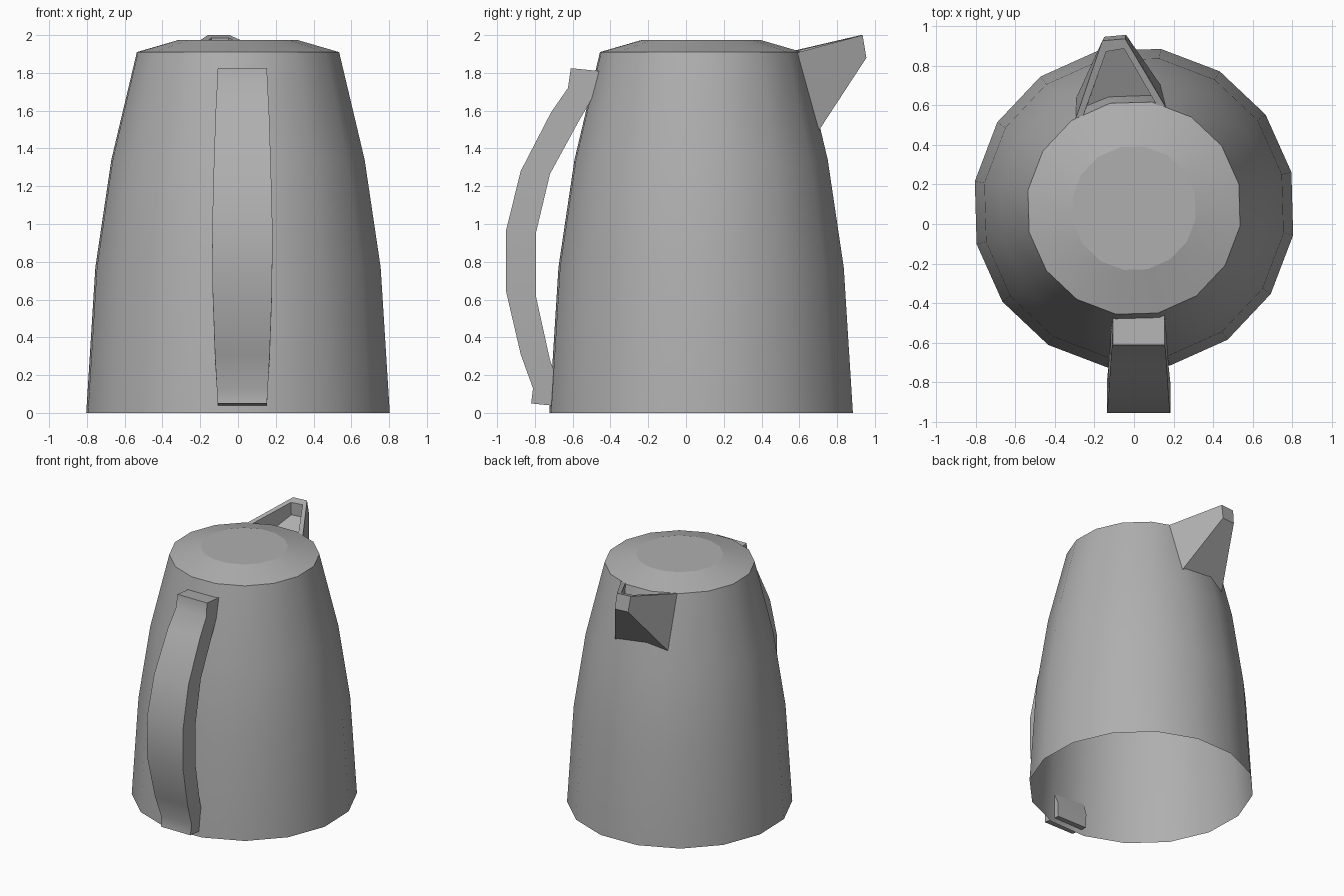
import bpy, math

if "Cube" in bpy.data.objects:
    bpy.data.objects.remove(bpy.data.objects["Cube"])

CY = 0.08      # body axis offset in y
SIDES = 16
PHASE = math.radians(12.9)

# Mid grey used for every part
grey = bpy.data.materials.new("mid_grey")
grey.diffuse_color = (0.43, 0.43, 0.43, 1)
grey.use_nodes = True
grey.node_tree.nodes["Principled BSDF"].inputs["Base Color"].default_value = grey.diffuse_color


def make(name, verts, faces, angle=30):
    me = bpy.data.meshes.new(name)
    me.from_pydata(verts, [], faces)
    me.update()
    me.materials.append(grey)
    ob = bpy.data.objects.new(name, me)
    bpy.context.collection.objects.link(ob)
    bpy.ops.object.select_all(action='DESELECT')
    ob.select_set(True)
    bpy.context.view_layer.objects.active = ob
    bpy.ops.object.mode_set(mode='EDIT')
    bpy.ops.mesh.select_all(action='SELECT')
    bpy.ops.mesh.normals_make_consistent(inside=False)
    bpy.ops.object.mode_set(mode='OBJECT')
    bpy.ops.object.shade_smooth_by_angle(angle=math.radians(angle))
    return ob


def lathe(name, profile, cap=False):
    verts = [(r * math.cos(PHASE + math.tau * i / SIDES),
              CY + r * math.sin(PHASE + math.tau * i / SIDES), z)
             for r, z in profile for i in range(SIDES)]
    faces = []
    for k in range(len(profile) - 1):
        for i in range(SIDES):
            j = (i + 1) % SIDES
            a, b = k * SIDES, (k + 1) * SIDES
            faces.append((a + i, a + j, b + j, b + i))
    if cap:
        faces.append(tuple(range(len(verts) - SIDES, len(verts))))
    return make(name, verts, faces)


# Body shell (open underneath) with its low closed lid: smooth slope, flat top
lathe("jug_body", [(0.815, 0), (0.766, 0.77), (0.68, 1.34), (0.543, 1.91)])
lathe("lid", [(0.543, 1.91), (0.316, 1.975)], cap=True)
lid = bpy.data.objects["lid"].data
lid.polygons[len(lid.polygons) - 1].use_smooth = False

# Handle: outer y, z, inner y, z, half width
path = [(-0.61, 1.825, -0.46, 1.81, 0.13), (-0.625, 1.72, -0.50, 1.66, 0.135),
        (-0.715, 1.59, -0.57, 1.54, 0.142), (-0.875, 1.28, -0.72, 1.265, 0.152),
        (-0.953, 0.965, -0.795, 0.95, 0.16), (-0.953, 0.645, -0.795, 0.62, 0.157),
        (-0.875, 0.31, -0.72, 0.28, 0.145), (-0.81, 0.13, -0.67, 0.15, 0.135),
        (-0.82, 0.05, -0.67, 0.035, 0.13)]
verts, faces = [], []
for yo, zo, yi, zi, w in path:
    x = 0.023
    verts += [(x - w, yo, zo), (x + w, yo, zo), (x + w, yi, zi), (x - w, yi, zi)]
for k in range(len(path) - 1):
    for i in range(4):
        j = (i + 1) % 4
        faces.append((4 * k + i, 4 * k + j, 4 * k + 4 + j, 4 * k + 4 + i))
n = len(verts)
faces += [(0, 1, 2, 3), (n - 4, n - 3, n - 2, n - 1)]
make("handle", verts, faces)

# Spout: loops run back left, tip left, tip right, back right
loops = [
    [(-0.29, 0.64, 1.49), (-0.15, 0.945, 1.88), (-0.04, 0.955, 1.88), (0.135, 0.70, 1.49)],
    [(-0.295, 0.53, 1.908), (-0.16, 0.925, 2.0), (-0.045, 0.935, 2.0), (0.16, 0.59, 1.908)],
    [(-0.255, 0.55, 1.908), (-0.14, 0.87, 1.985), (-0.05, 0.885, 1.985), (0.12, 0.59, 1.908)],
    [(-0.25, 0.56, 1.74), (-0.14, 0.872, 1.885), (-0.05, 0.887, 1.885), (0.115, 0.60, 1.74)],
]
verts = [v for loop in loops for v in loop]
faces = [(0, 1, 2, 3), (12, 13, 14, 15)]
for k in range(3):
    for i in range(3):
        a, b = 4 * k + i, 4 * k + 4 + i
        faces.append((a, a + 1, b + 1, b))
make("spout", verts, faces, 20)
